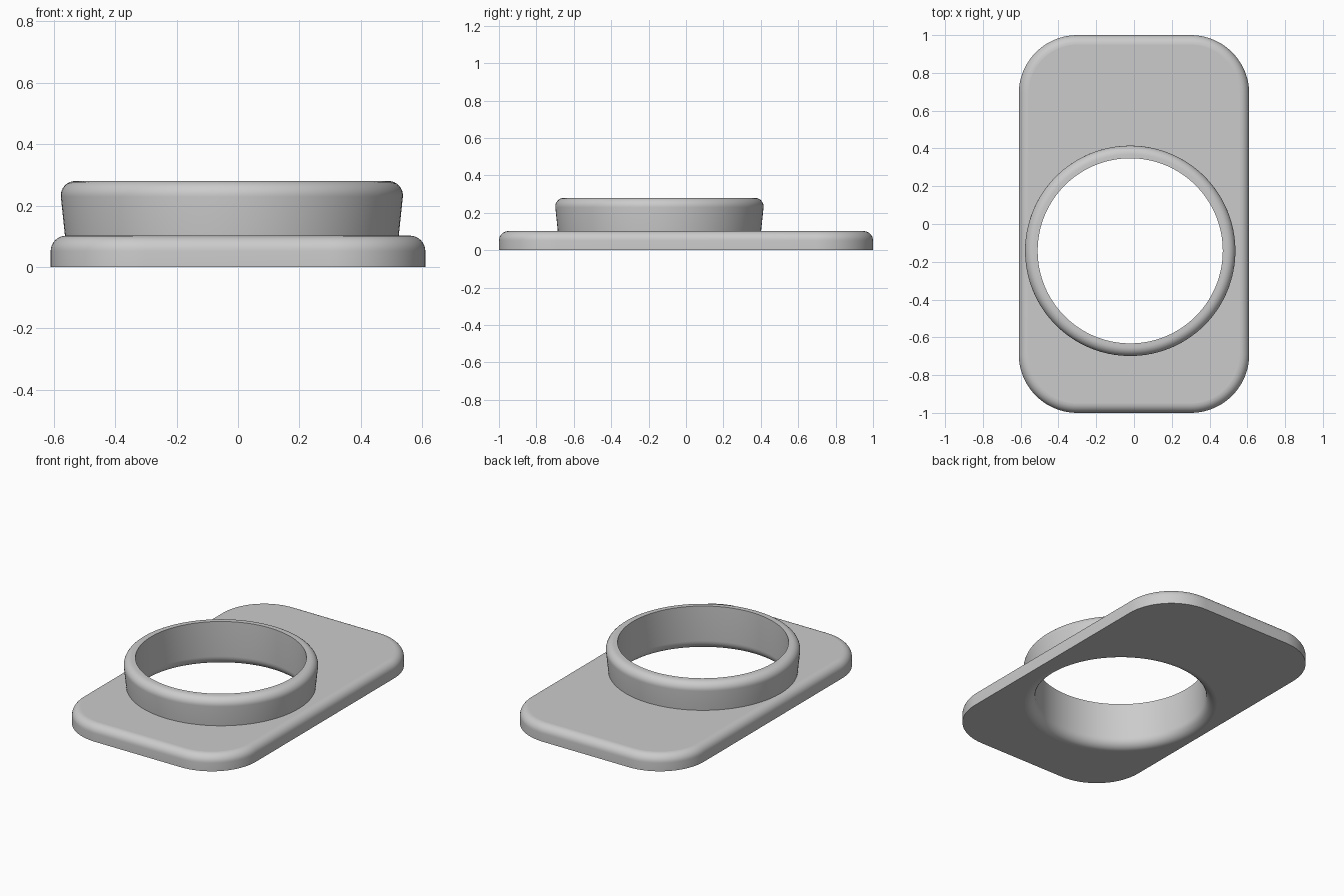
import bpy, bmesh, math

if "Cube" in bpy.data.objects:
    bpy.data.objects.remove(bpy.data.objects["Cube"])

CX, CY = -0.02, -0.142      # ring axis
W, L, R = 0.61, 1.0, 0.31   # plate half width, half length, corner radius


def arc(cr, cz, r, a0, a1, n=8):
    """Points of a fillet as (radius or offset, z)."""
    return [(cr + r * math.cos(math.radians(a0 + (a1 - a0) * i / n)),
             cz + r * math.sin(math.radians(a0 + (a1 - a0) * i / n)))
            for i in range(n + 1)]


def circle(r, z, n=128):
    return [(CX + r * math.cos(2 * math.pi * i / n),
             CY + r * math.sin(2 * math.pi * i / n), z) for i in range(n)]


def rounded_rect(offset, z, n=20):
    pts, r = [], R + offset
    for q, (sx, sy) in enumerate([(1, 1), (-1, 1), (-1, -1), (1, -1)]):
        for i in range(n + 1):
            a = math.pi / 2 * (q + i / n)
            pts.append((sx * (W - R) + r * math.cos(a),
                        sy * (L - R) + r * math.sin(a), z))
    return pts


def skin(bm, loops):
    """Join closed loops with smooth quads; return first and last loop."""
    rows = [[bm.verts.new(p) for p in loop] for loop in loops]
    for a, b in zip(rows, rows[1:]):
        for i in range(len(a)):
            j = (i + 1) % len(a)
            bm.faces.new((a[i], a[j], b[j], b[i])).smooth = True
    return rows[0], rows[-1]


def fill_between(bm, outer, inner):
    """Flat face with a hole between two closed loops."""
    edges = [bm.edges.get((l[i - 1], l[i])) for l in (outer, inner) for i in range(len(l))]
    bmesh.ops.triangle_fill(bm, edges=edges, use_beauty=True)


bm = bmesh.new()
# plate rim: straight side with a rounded top edge
rim = [(0.0, 0.0)] + arc(-0.05, 0.052, 0.05, 0, 90)
plate_bottom, plate_top = skin(bm, [rounded_rect(o, z) for o, z in rim])
# collar: flared outside, rounded lip, straight bore, rounded bore entry below
collar = ([(0.5435, 0.102)] + arc(0.51, 0.233, 0.047, -5, 90)
          + [(0.49, 0.28)] + arc(0.55, 0.06, 0.06, 180, 270))
collar_foot, bore_mouth = skin(bm, [circle(r, z) for r, z in collar])
# flat top and underside
fill_between(bm, plate_top, collar_foot)
fill_between(bm, plate_bottom, bore_mouth)
bmesh.ops.recalc_face_normals(bm, faces=bm.faces)
for e in bm.edges:
    if e.calc_face_angle(0) > math.radians(30):
        e.smooth = False

mesh = bpy.data.meshes.new("plate_with_collar")
bm.to_mesh(mesh)
bm.free()
obj = bpy.data.objects.new("plate_with_collar", mesh)
bpy.context.collection.objects.link(obj)

grey = bpy.data.materials.new("plain grey")
grey.diffuse_color = (0.6, 0.6, 0.6, 1)
grey.use_nodes = True
grey.node_tree.nodes["Principled BSDF"].inputs["Base Color"].default_value = grey.diffuse_color
mesh.materials.append(grey)
